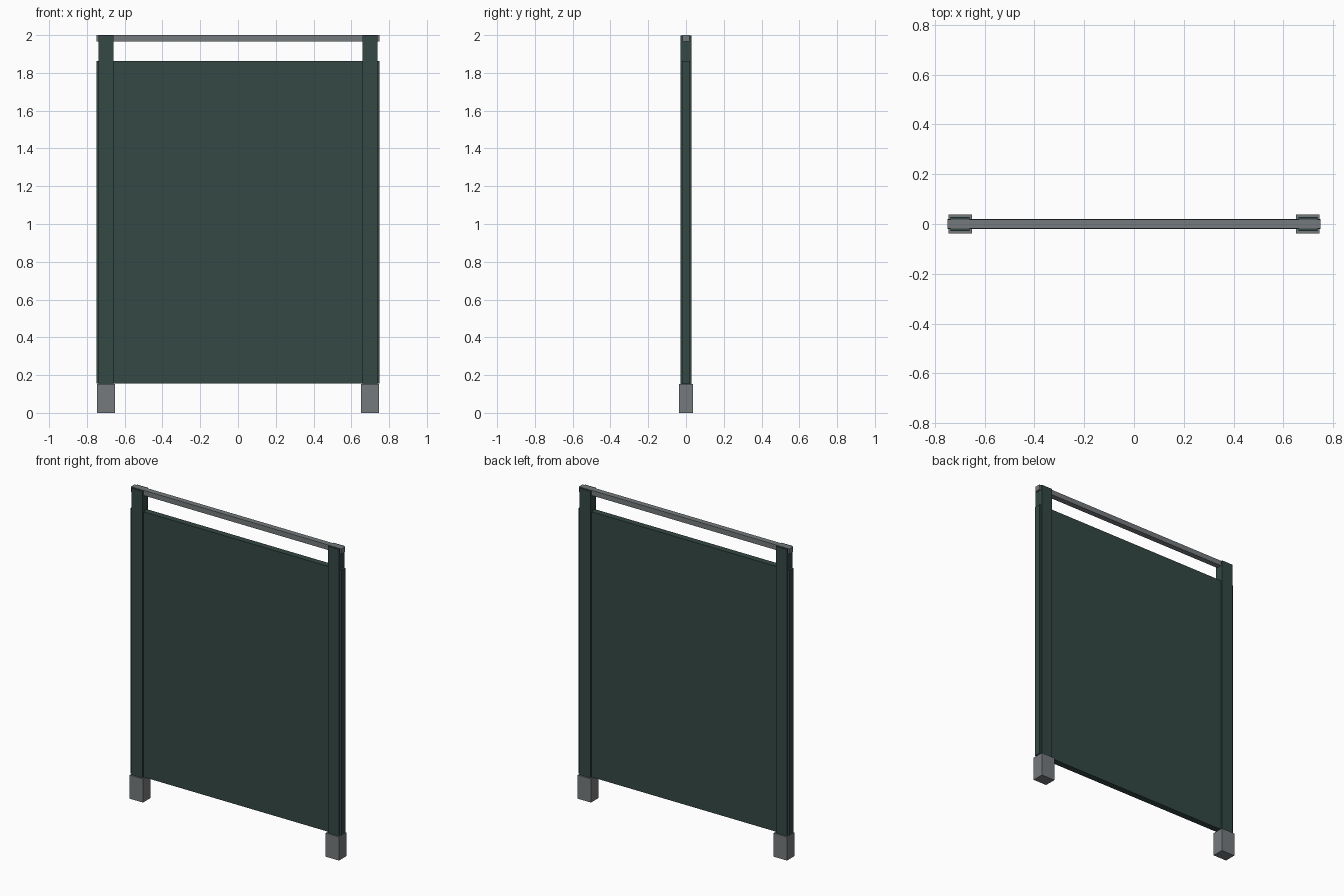
import bpy
import bmesh

if "Cube" in bpy.data.objects:
    bpy.data.objects.remove(bpy.data.objects["Cube"])


def material(name, rgb):
    m = bpy.data.materials.new(name)
    m.diffuse_color = (*rgb, 1.0)
    m.use_nodes = True
    m.node_tree.nodes["Principled BSDF"].inputs["Base Color"].default_value = m.diffuse_color
    return m


green = material("dark green", (0.034, 0.065, 0.058))
grey = material("metal grey", (0.18, 0.195, 0.205))


def box(name, x, y, z, mat):
    """Box from (min, max) ranges along each axis."""
    bm = bmesh.new()
    bmesh.ops.create_cube(bm, size=1.0)
    for v in bm.verts:
        for i, (lo, hi) in enumerate((x, y, z)):
            v.co[i] = hi if v.co[i] > 0 else lo
    mesh = bpy.data.meshes.new(name)
    bm.to_mesh(mesh)
    bm.free()
    mesh.materials.append(mat)
    ob = bpy.data.objects.new(name, mesh)
    bpy.context.collection.objects.link(ob)
    return ob


# Partition panel, its edges standing just proud of the posts
box("panel", (-0.75, 0.75), (-0.02, 0.02), (0.155, 1.863), green)

# Head rail running through the post tops
box("head_rail", (-0.75, 0.75), (-0.018, 0.018), (1.967, 2.0), grey)

# Posts and feet on both sides
for side, s in (("left", -1), ("right", 1)):
    def span(a, b):
        return tuple(sorted((s * a, s * b)))
    box(side + "_post", span(0.66, 0.738), (-0.029, 0.029), (0.15, 1.998), green)
    box(side + "_foot", span(0.65, 0.746), (-0.038, 0.038), (0.0, 0.152), grey)
